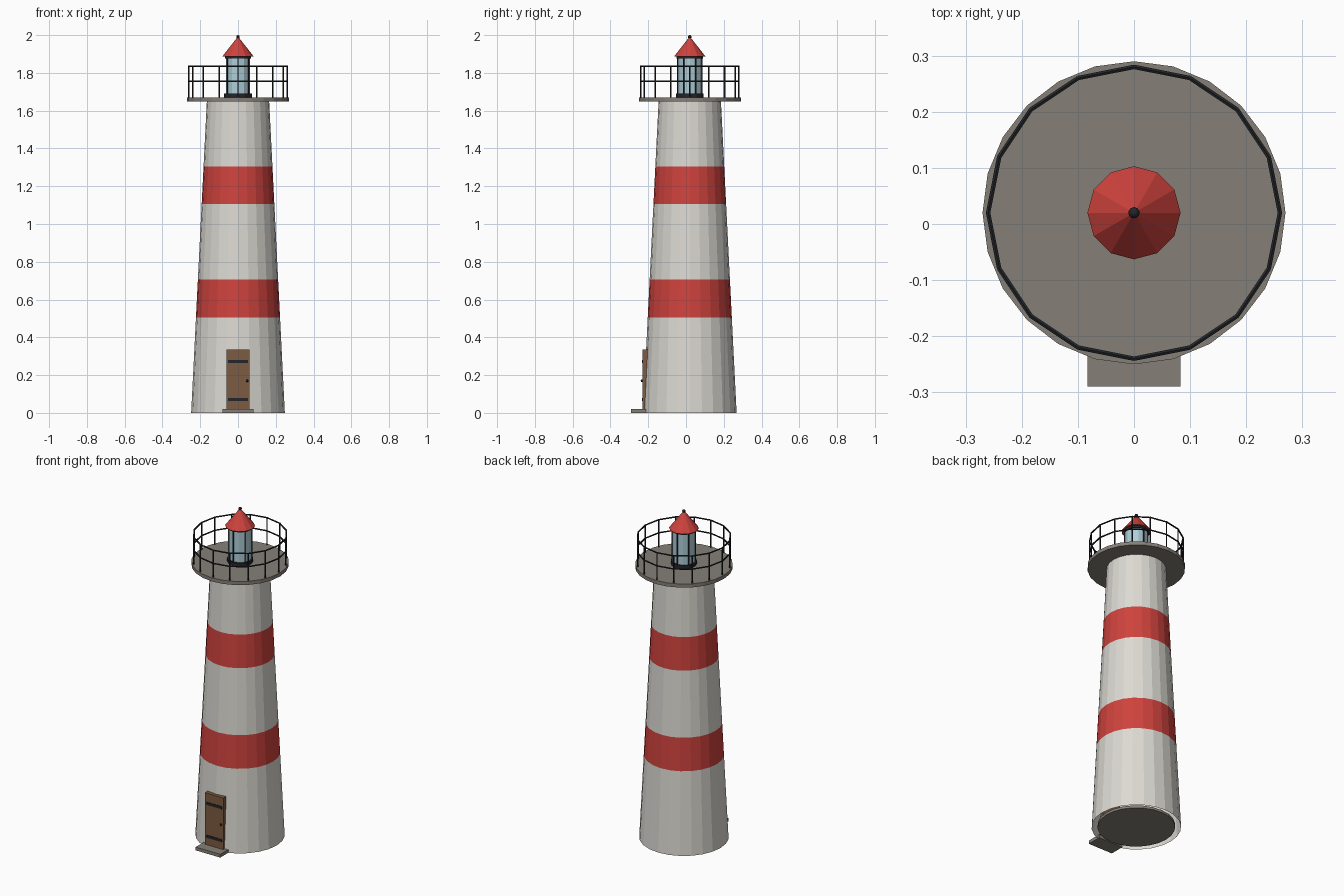
import bpy, bmesh, math
from mathutils import Vector

if "Cube" in bpy.data.objects:
    bpy.data.objects.remove(bpy.data.objects["Cube"])

CY = 0.02  # tower axis is slightly behind the origin


def mat(name, rgb):
    m = bpy.data.materials.new(name)
    m.diffuse_color = (*rgb, 1)
    m.use_nodes = True
    m.node_tree.nodes["Principled BSDF"].inputs["Base Color"].default_value = m.diffuse_color
    return m


WHITE = mat("white_paint", (0.72, 0.70, 0.65))
RED = mat("red_paint", (0.62, 0.055, 0.047))
STONE = mat("grey_stone", (0.235, 0.215, 0.185))
IRON = mat("dark_iron", (0.017, 0.018, 0.022))
GLASS = mat("lantern_glass", (0.42, 0.61, 0.68))
WOOD = mat("brown_wood", (0.20, 0.105, 0.055))


def finish(name, bm, *mats):
    me = bpy.data.meshes.new(name)
    bm.to_mesh(me)
    bm.free()
    for m in mats:
        me.materials.append(m)
    ob = bpy.data.objects.new(name, me)
    bpy.context.collection.objects.link(ob)
    return ob


def lathe(name, profile, sides, *mats, caps=True, bm=None):
    """Stack rings of (radius, z) around the tower axis."""
    bm = bmesh.new()
    rings = []
    for r, z in profile:
        rings.append([bm.verts.new((r * math.sin(2 * math.pi * i / sides),
                                    CY - r * math.cos(2 * math.pi * i / sides), z))
                      for i in range(sides)])
    for k, (a, b) in enumerate(zip(rings, rings[1:])):
        for i in range(sides):
            j = (i + 1) % sides
            f = bm.faces.new((a[i], a[j], b[j], b[i]))
            f.material_index = k % 2 if len(mats) > 1 else 0
    if caps:
        bm.faces.new(rings[0][::-1])
        bm.faces.new(rings[-1])
    return finish(name, bm, *mats)


def add_box(bm, lo, hi):
    vs = bmesh.ops.create_cube(bm, size=1)["verts"]
    lo, hi = Vector(lo), Vector(hi)
    for v in vs:
        v.co = (lo + hi) / 2 + v.co * (hi - lo)


def box(name, lo, hi, m):
    bm = bmesh.new()
    add_box(bm, lo, hi)
    return finish(name, bm, m)


def add_rod(bm, a, b, r, sides=6):
    a, b = Vector(a), Vector(b)
    vs = bmesh.ops.create_cone(bm, cap_ends=True, segments=sides, radius1=r, radius2=r,
                               depth=(b - a).length)["verts"]
    q = (b - a).to_track_quat('Z', 'Y')
    for v in vs:
        v.co = (a + b) / 2 + q @ v.co


def polar(r, deg, z):
    t = math.radians(deg)
    return (r * math.cos(t), CY + r * math.sin(t), z)


# Tapered tower shell, alternating white and red bands
def tower_r(z):
    return 0.248 - (0.248 - 0.165) * z / 1.65


lathe("tower", [(tower_r(z), z) for z in (0, 0.505, 0.705, 1.105, 1.305, 1.65)],
      24, WHITE, RED, caps=False)
lathe("tower_floor", [(0.215, 0.0), (0.215, 0.015)], 24, STONE)
lathe("gallery_deck", [(0.27, 1.648), (0.27, 1.67)], 24, STONE)

# Top treads of the inner stair, flush with the deck
bm = bmesh.new()
angles = (164, 182, 205, 228, 251, 274, 298)
for a0, a1 in zip(angles, angles[1:]):
    bm.faces.new([bm.verts.new(polar(r, a, 1.6715))
                  for r, a in ((0.06, a0), (0.136, a0), (0.136, a1), (0.06, a1))])
finish("stair_treads", bm, STONE)

# Gallery railing: 16 posts and two rails
bm = bmesh.new()
R = 0.26
for i in range(16):
    a, b = i * 22.5, (i + 1) * 22.5
    add_rod(bm, polar(R, a, 1.665), polar(R, a, 1.838), 0.004)
    for z in (1.755, 1.835):
        add_rod(bm, polar(R, a, z), polar(R, b, z), 0.0045)
finish("gallery_railing", bm, IRON)

# Lantern room
lathe("lantern_base", [(0.073, 1.668), (0.073, 1.69)], 12, IRON)
lathe("lantern_glass", [(0.064, 1.69), (0.064, 1.882)], 12, GLASS)
lathe("lantern_top_ring", [(0.07, 1.876), (0.07, 1.887)], 12, IRON)
bm = bmesh.new()
for i in range(6):
    add_rod(bm, polar(0.064, 30 + 60 * i, 1.685), polar(0.064, 30 + 60 * i, 1.88), 0.004)
finish("lantern_mullions", bm, IRON)

# Conical roof and ball finial
lathe("lantern_roof", [(0.083, 1.887), (0.004, 1.988)], 12, RED)
bm = bmesh.new()
bmesh.ops.create_uvsphere(bm, u_segments=10, v_segments=8, radius=0.01)
bmesh.ops.translate(bm, verts=bm.verts, vec=(0, CY, 1.99))
finish("finial", bm, IRON)

# Door with iron straps, knob and doorstep
box("door", (-0.062, -0.230, 0.018), (0.062, -0.195, 0.335), WOOD)
bm = bmesh.new()
for z in (0.072, 0.273):
    add_box(bm, (-0.053, -0.233, z - 0.008), (0.053, -0.228, z + 0.008))
finish("door_straps", bm, IRON)
bm = bmesh.new()
bmesh.ops.create_uvsphere(bm, u_segments=8, v_segments=6, radius=0.007)
bmesh.ops.translate(bm, verts=bm.verts, vec=(0.048, -0.233, 0.17))
finish("door_knob", bm, IRON)
box("doorstep", (-0.083, -0.29, 0), (0.083, -0.20, 0.02), STONE)
